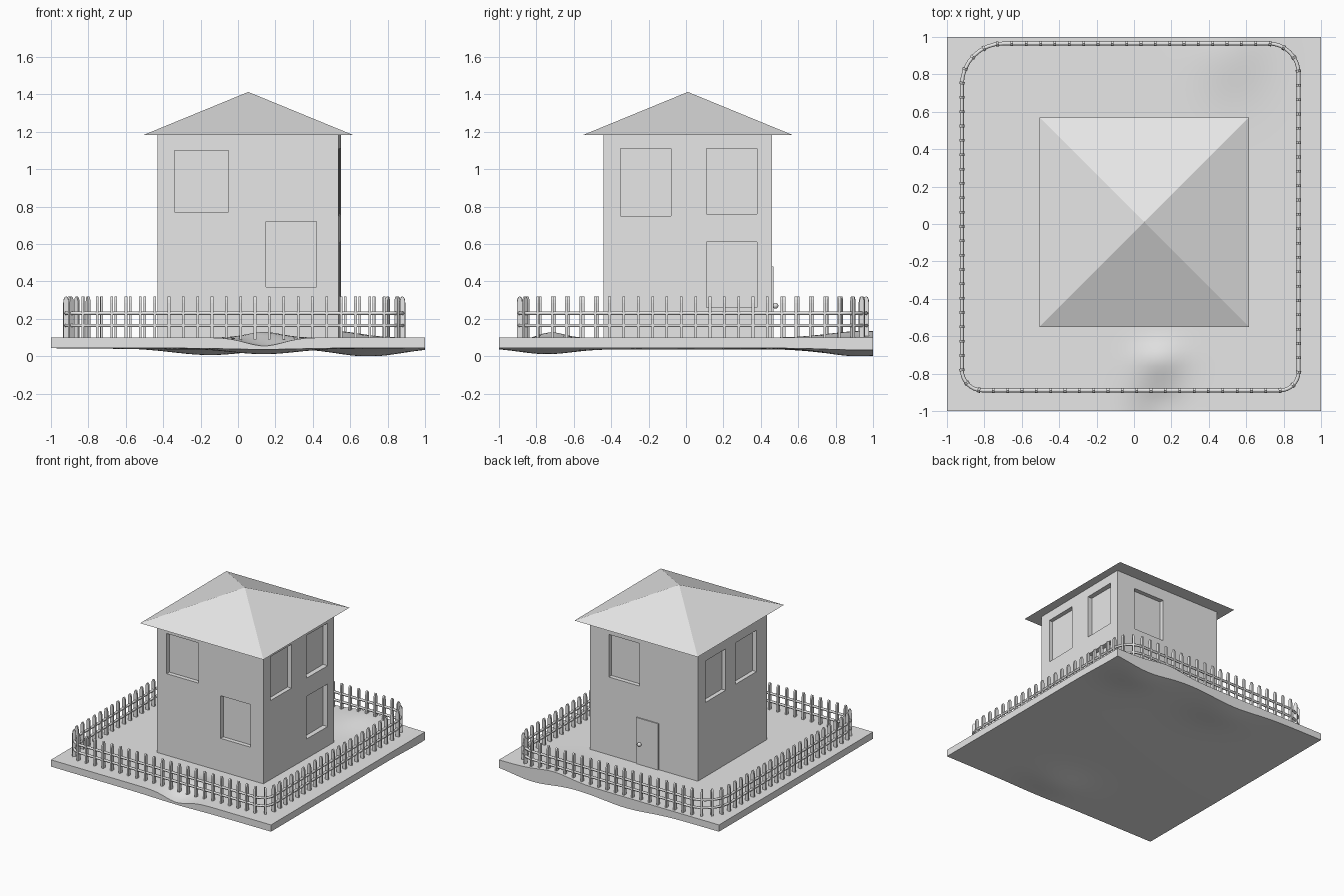
import bpy, bmesh
from math import exp, cos, sin, pi, atan2, hypot
from mathutils import Matrix, Vector

old = bpy.data.objects.get("Cube")
if old:
    bpy.data.objects.remove(old, do_unlink=True)

grey = bpy.data.materials.new("plain_grey")
grey.use_nodes = True
grey.diffuse_color = (0.8, 0.8, 0.8, 1)
grey.node_tree.nodes["Principled BSDF"].inputs["Base Color"].default_value = (0.8, 0.8, 0.8, 1)


def finish(name, bm, smooth=False):
    bmesh.ops.recalc_face_normals(bm, faces=bm.faces)
    mesh = bpy.data.meshes.new(name)
    bm.to_mesh(mesh)
    bm.free()
    mesh.materials.append(grey)
    ob = bpy.data.objects.new(name, mesh)
    bpy.context.collection.objects.link(ob)
    if smooth:
        bpy.ops.object.select_all(action='DESELECT')
        ob.select_set(True)
        bpy.context.view_layer.objects.active = ob
        bpy.ops.object.shade_smooth_by_angle(angle=0.7)
    return ob


def add_box(bm, x0, x1, y0, y1, z0, z1):
    m = Matrix.Translation(((x0 + x1) / 2, (y0 + y1) / 2, (z0 + z1) / 2))
    m = m @ Matrix.Diagonal((x1 - x0, y1 - y0, z1 - z0, 1))
    return bmesh.ops.create_cube(bm, size=1, matrix=m)["verts"]


# Ground slab: thin plate with soft dips and mounds
def bump(x, y, cx, cy, sx, sy):
    return exp(-((x - cx) / sx) ** 2 - ((y - cy) / sy) ** 2)


def top_z(x, y):
    return (0.1 - 0.045 * bump(x, y, 0.14, -1, 0.14, 0.13)
            + 0.03 * bump(x, y, 0.14, -0.72, 0.13, 0.09)
            + 0.036 * bump(x, y, 0.5, 0.95, 0.2, 0.25))


def bottom_z(x, y):
    return max(0, 0.045 - 0.036 * bump(x, y, -0.15, 0.9, 0.28, 0.25)
               - 0.045 * bump(x, y, 0.7, 0.93, 0.25, 0.25)
               - 0.03 * bump(x, y, 0.14, -0.75, 0.25, 0.2)
               - 0.01 * bump(x, y, 0, 0, 0.8, 0.8))


bm = bmesh.new()
bmesh.ops.create_grid(bm, x_segments=50, y_segments=50, size=1)
lower = bmesh.ops.extrude_face_region(bm, geom=bm.faces[:], use_keep_orig=True)["geom"]
lower = {v for v in lower if isinstance(v, bmesh.types.BMVert)}
for v in bm.verts:
    v.co.z = bottom_z(v.co.x, v.co.y) if v in lower else top_z(v.co.x, v.co.y)
finish("ground_slab", bm, True)

# House walls, with the left wall slightly out of square
X0, X1, Y0, Y1 = -0.43, 0.55, -0.44, 0.46
bm = bmesh.new()
for v in add_box(bm, X0, X1, Y0, Y1, 0.065, 1.183):
    if v.co.x > 0 and v.co.y < 0:
        v.co.x -= 0.012
walls = finish("house_walls", bm)

# Window recesses: (start, end, bottom, top) along each wall
D = 0.035
bm = bmesh.new()
for a, b, z0, z1 in [(-0.34, -0.05, 0.77, 1.10), (0.15, 0.42, 0.37, 0.72)]:
    add_box(bm, a, b, Y0 - 0.1, Y0 + D, z0, z1)
for a, b, z0, z1 in [(-0.35, -0.08, 0.75, 1.11), (0.11, 0.38, 0.76, 1.11), (0.11, 0.38, 0.26, 0.61)]:
    add_box(bm, X1 - D - 0.008, X1 + 0.1, a, b, z0, z1)
for a, b in [(-0.30, -0.03), (0.10, 0.36)]:
    add_box(bm, X0 - 0.1, X0 + D, a, b, 0.71, 1.05)
add_box(bm, 0.10, 0.38, Y1 - D, Y1 + 0.1, 0.74, 1.09)
cutter = finish("window_cutter", bm)
cutter.hide_render = True
mod = walls.modifiers.new("window_recesses", 'BOOLEAN')
mod.object = cutter
mod.solver = 'EXACT'
bpy.context.view_layer.objects.active = walls
bpy.ops.object.modifier_apply(modifier=mod.name)
bpy.data.objects.remove(cutter, do_unlink=True)

# Pyramid roof
bm = bmesh.new()
eave = [bm.verts.new((x, y, 1.183)) for x, y in
        [(-0.505, -0.55), (0.615, -0.55), (0.615, 0.57), (-0.505, 0.57)]]
apex = bm.verts.new((0.055, 0.01, 1.413))
bm.faces.new(eave[::-1])
for i in range(4):
    bm.faces.new((eave[i], eave[(i + 1) % 4], apex))
finish("roof", bm)

# Back door with knob
bm = bmesh.new()
add_box(bm, -0.075, 0.125, Y1 - 0.01, Y1 + 0.009, 0.08, 0.48)
finish("door", bm)
bm = bmesh.new()
bmesh.ops.create_uvsphere(bm, u_segments=16, v_segments=10, radius=0.016,
                          matrix=Matrix.Translation((0.09, Y1 + 0.018, 0.27)))
finish("door_knob", bm, True)

# Fence path: rectangle with a different rounding at each corner
path = []
corners = [(-0.92, -0.89, 0.11, 2), (0.88, -0.89, 0.1, 3),
           (0.88, 0.965, 0.16, 0), (-0.92, 0.965, 0.22, 1)]
for cx, cy, r, quarter in corners:
    ox = cx + r if cx < 0 else cx - r
    oy = cy + r if cy < 0 else cy - r
    for k in range(9):
        a = (quarter + k / 8) * pi / 2
        path.append(Vector((ox + r * cos(a), oy + r * sin(a), 0)))

# Fence rails
for label, z in (("lower", 0.165), ("upper", 0.23)):
    curve = bpy.data.curves.new(label + "_fence_rail", 'CURVE')
    curve.dimensions = '3D'
    curve.bevel_depth = 0.01
    curve.bevel_resolution = 1
    spline = curve.splines.new('POLY')
    spline.points.add(len(path) - 1)
    for p, q in zip(spline.points, path):
        p.co = (q.x, q.y, z, 1)
    spline.use_cyclic_u = True
    curve.materials.append(grey)
    ob = bpy.data.objects.new(label + "_fence_rail", curve)
    bpy.context.collection.objects.link(ob)


# Fence pickets: thin along the fence, round-topped across it
def add_picket(bm, spot, angle, w=0.014, h=0.007):
    outline = [(-w, 0.09), (w, 0.09)] + [
        (w * cos(t * pi / 6), 0.285 + 0.035 * sin(t * pi / 6)) for t in range(7)]
    m = Matrix.Translation(spot) @ Matrix.Rotation(angle, 4, 'Z')
    ends = [[bm.verts.new(m @ Vector((s * h, y, z))) for y, z in outline] for s in (-1, 1)]
    n = len(outline)
    bm.faces.new(ends[0])
    bm.faces.new(ends[1][::-1])
    for i in range(n):
        j = (i + 1) % n
        bm.faces.new((ends[0][i], ends[0][j], ends[1][j], ends[1][i]))


bm = bmesh.new()
segments = list(zip(path, path[1:] + path[:1]))
total = sum((b - a).length for a, b in segments)
step = total / round(total / 0.077)
travelled, target = 0, 0
for a, b in segments:
    d = b - a
    while target < travelled + d.length - 1e-5:
        add_picket(bm, a + d * ((target - travelled) / d.length), atan2(d.y, d.x))
        target += step
    travelled += d.length
finish("fence_pickets", bm)
